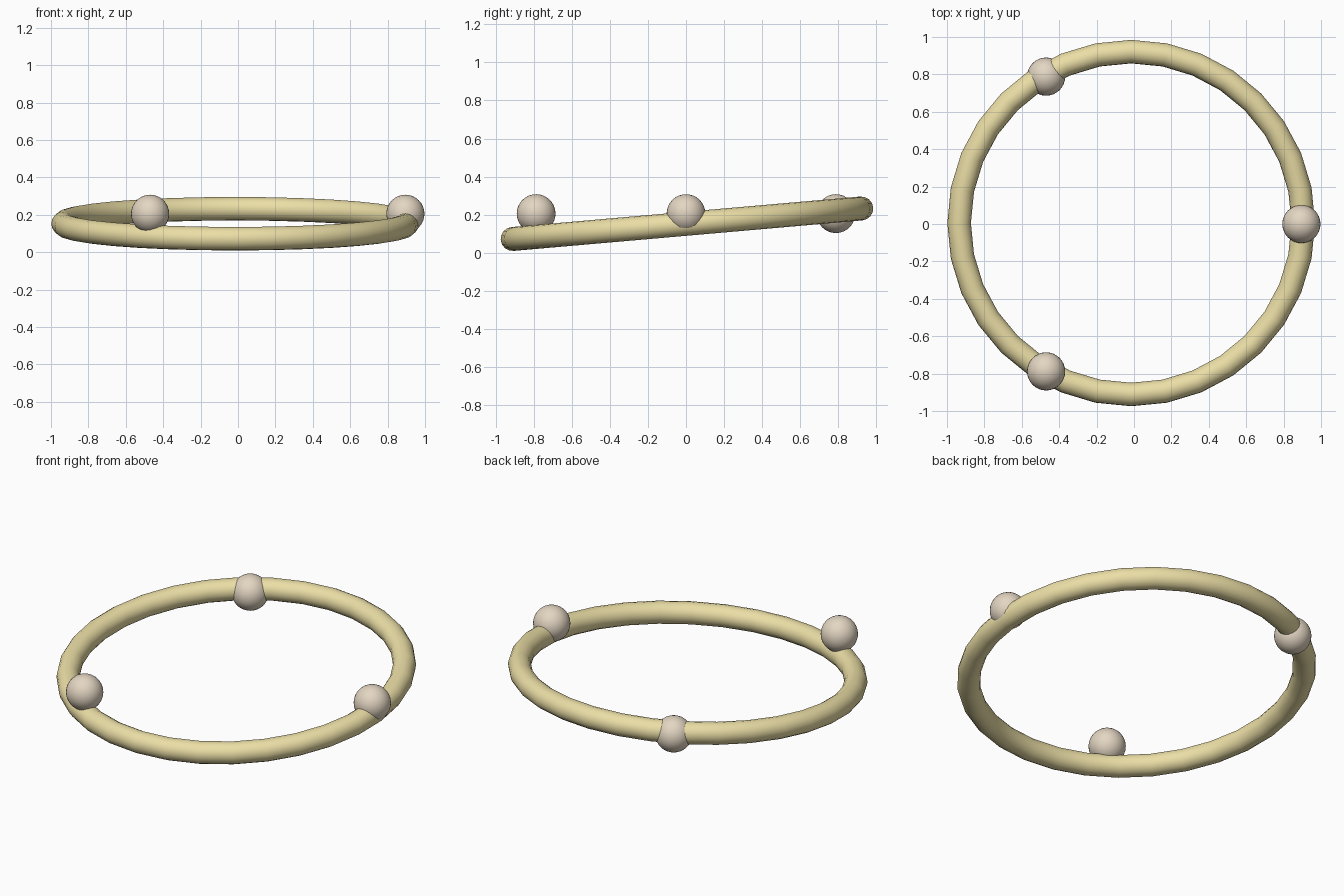
import bpy
from math import cos, sin, radians

if "Cube" in bpy.data.objects:
    bpy.data.objects.remove(bpy.data.objects["Cube"])

CX = -0.015  # centre of the ring and of the ball circle


def material(name, color):
    m = bpy.data.materials.new(name)
    m.diffuse_color = (*color, 1)
    m.use_nodes = True
    m.node_tree.nodes["Principled BSDF"].inputs["Base Color"].default_value = m.diffuse_color
    return m


def finish(name, mat):
    ob = bpy.context.object
    ob.name = name
    ob.data.materials.append(mat)
    bpy.ops.object.shade_smooth()
    return ob


cream = material("cream", (0.83, 0.73, 0.38))
ivory = material("ivory", (0.77, 0.67, 0.54))

# Tilted ring
bpy.ops.mesh.primitive_torus_add(
    major_radius=0.92, minor_radius=0.063, major_segments=32, minor_segments=16,
    location=(CX, 0.005, 0.152), rotation=(radians(5), 0, 0))
finish("ring", cream)

# Three balls evenly spaced on a level circle
for i in range(3):
    a = radians(120 * i)
    bpy.ops.mesh.primitive_uv_sphere_add(
        segments=32, ring_count=16, radius=0.102,
        location=(CX + 0.91 * cos(a), 0.91 * sin(a), 0.205))
    finish(f"ball_{i + 1}", ivory)
